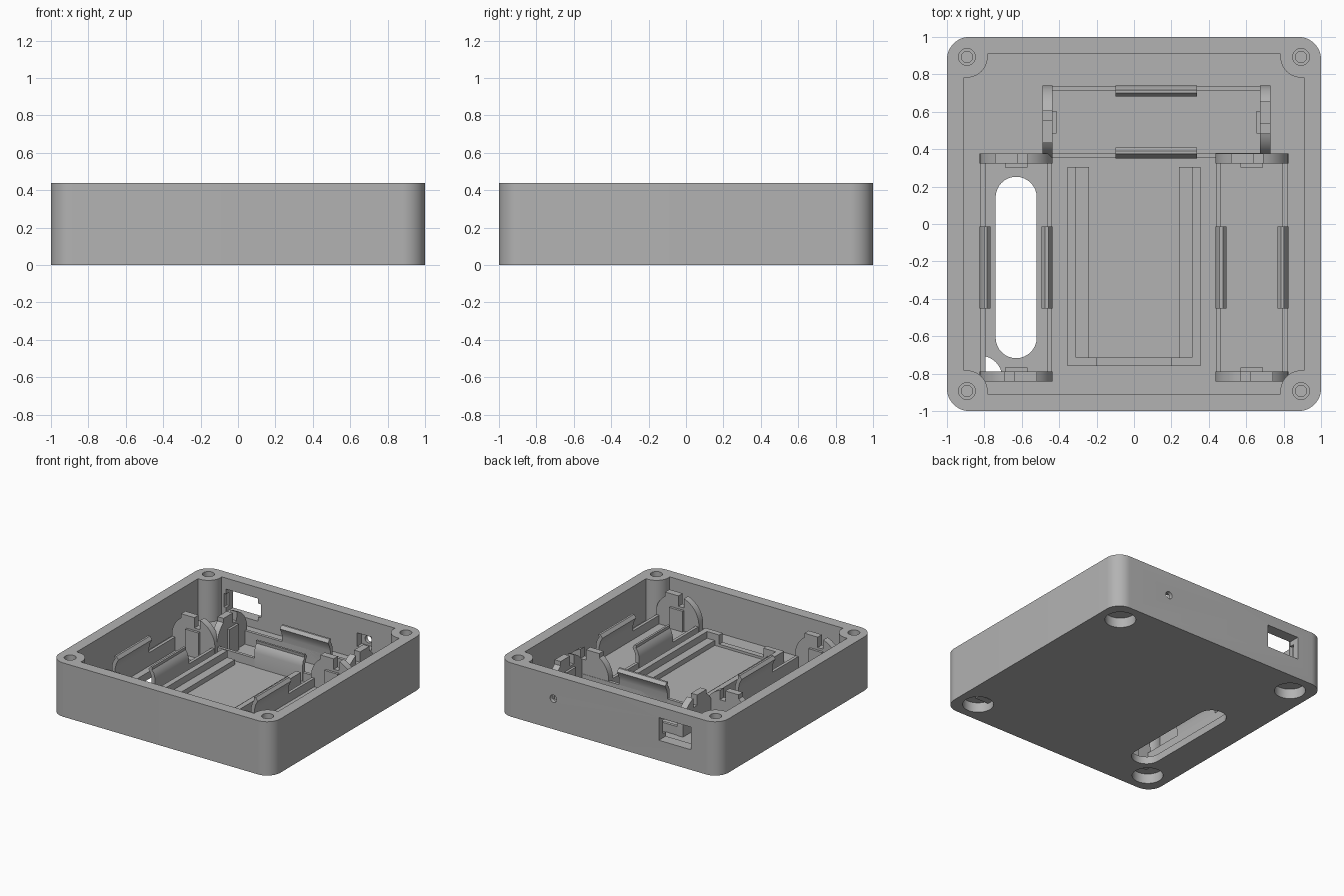
import bpy, bmesh
from math import radians, sin, cos, pi
from mathutils import Matrix

if "Cube" in bpy.data.objects:
    bpy.data.objects.remove(bpy.data.objects["Cube"])

GREY = (0.45, 0.45, 0.45, 1)
plastic = bpy.data.materials.new("grey plastic")
plastic.use_nodes = True
plastic.diffuse_color = GREY
plastic.node_tree.nodes["Principled BSDF"].inputs["Base Color"].default_value = GREY

FLOOR, CHANNEL, TOP = 0.10, 0.06, 0.44
UP = Matrix()
# profile (a, b) -> (x, z), extruded along y
ACROSS = Matrix(((1, 0, 0, 0), (0, 0, 1, 0), (0, 1, 0, 0), (0, 0, 0, 1)))


def prism(name, pts, lo, hi, axes=UP, place=UP):
    """Closed profile extruded from lo to hi along the third axis."""
    bm = bmesh.new()
    face = bm.faces.new([bm.verts.new((a, b, lo)) for a, b in pts])
    out = bmesh.ops.extrude_face_region(bm, geom=[face])
    verts = [v for v in out["geom"] if isinstance(v, bmesh.types.BMVert)]
    bmesh.ops.translate(bm, vec=(0, 0, hi - lo), verts=verts)
    bm.transform(place @ axes)
    bmesh.ops.recalc_face_normals(bm, faces=bm.faces)
    mesh = bpy.data.meshes.new(name)
    bm.to_mesh(mesh)
    bm.free()
    mesh.materials.append(plastic)
    ob = bpy.data.objects.new(name, mesh)
    bpy.context.collection.objects.link(ob)
    return ob


def arc(cx, cy, r, start, end, n=12):
    return [(cx + r * cos(radians(start + (end - start) * i / n)),
             cy + r * sin(radians(start + (end - start) * i / n))) for i in range(n + 1)]


def rect(x0, x1, y0, y1):
    return [(x0, y0), (x1, y0), (x1, y1), (x0, y1)]


def circle(cx, cy, r):
    return arc(cx, cy, r, 0, 360, 32)[:-1]


def cut(ob, cutter):
    mod = ob.modifiers.new("cut", 'BOOLEAN')
    mod.operation, mod.solver, mod.object = 'DIFFERENCE', 'EXACT', cutter
    bpy.context.view_layer.objects.active = ob
    bpy.ops.object.modifier_apply(modifier="cut")
    bpy.data.objects.remove(cutter)


def smooth(ob):
    bpy.ops.object.select_all(action='DESELECT')
    ob.select_set(True)
    bpy.context.view_layer.objects.active = ob
    bpy.ops.object.shade_smooth_by_angle(angle=radians(30))


# Case: rounded square with a cavity that leaves round screw posts in the corners
outline, cavity = [], []
for k, (sx, sy) in enumerate([(1, 1), (-1, 1), (-1, -1), (1, -1)]):
    outline += arc(sx * 0.88, sy * 0.88, 0.12, 90 * k, 90 * k + 90)
    cavity += arc(sx * 0.893, sy * 0.893, 0.11, 90 * k - 81, 90 * k - 189, 16)
case = prism("case", outline, 0, TOP)
cut(case, prism("cavity_cutter", cavity, FLOOR, TOP + 0.1))

# Three cell bays: two along the sides, one across the back
bays = {
    "right": Matrix.Translation((-0.63, -0.2325, 0)),
    "left": Matrix.Translation((0.63, -0.2325, 0)) @ Matrix.Rotation(pi, 4, 'Z'),
    "back": Matrix.Translation((0.12, 0.545, 0)) @ Matrix.Rotation(pi / 2, 4, 'Z'),
}
slot = arc(0, 0.375, 0.11, 0, 180, 16) + arc(0, -0.375, 0.11, 180, 360, 16)
for place in bays.values():
    cut(case, prism("channel_cutter", rect(-0.165, 0.165, -0.555, 0.555),
                    CHANNEL, 0.3, place=place))
    cut(case, prism("slot_cutter", slot, -0.1, 0.3, place=place))

# Foot recesses below, stepped screw holes above
for sx in (-1, 1):
    for sy in (-1, 1):
        cut(case, prism("foot_cutter", circle(sx * 0.82, sy * 0.82, 0.115), -0.1, 0.08))
        for r, depth in ((0.045, 0.04), (0.03, 0.3)):
            cut(case, prism("screw_cutter", circle(sx * 0.893, sy * 0.893, r),
                            TOP - depth, TOP + 0.1))

# Rear wall: connector window with inner pocket, button hole with square pocket
cut(case, prism("window_cutter", rect(-0.745, -0.455, 0.165, 0.35), 0.85, 1.1, ACROSS))
cut(case, prism("window_pocket_cutter", rect(-0.765, -0.43, 0.2, 0.31), 0.85, 0.95, ACROSS))
cut(case, prism("button_cutter", circle(0.5, 0.25, 0.03), 0.85, 1.1, ACROSS))
cut(case, prism("button_pocket_cutter", rect(0.44, 0.57, 0.2, 0.31), 0.85, 0.97, ACROSS))
smooth(case)

# Bay walls, gripping clips and contact end plates
plate = ([(-0.195, CHANNEL), (0.195, CHANNEL)] + arc(0, 0.18, 0.195, 0, 72)
         + [(0.06, 0.29), (0.01, 0.29), (0.01, 0.375), (-0.11, 0.375), (-0.11, 0.34)]
         + arc(0, 0.18, 0.195, 125, 180, 8))
for side, place in bays.items():
    for s, edge in ((-1, "outer"), (1, "inner")):
        wall = [(s * u, z) for u, z in rect(0.165, 0.19, CHANNEL, 0.17)]
        prism(f"{side}_{edge}_wall", wall, -0.56, 0.56, ACROSS, place)
        # clip leans in over the cell, with a small lead-in lip
        clip = [(s * u, z) for u, z in
                [(0.165, 0.08), (0.195, 0.08), (0.195, 0.22), (0.185, 0.26), (0.168, 0.285),
                 (0.172, 0.31), (0.155, 0.31), (0.136, 0.285), (0.155, 0.25), (0.165, 0.21)]]
        smooth(prism(f"{side}_{edge}_clip", clip, -0.218, 0.218, ACROSS, place))
    for s, end in ((-1, "first"), (1, "second")):
        turned = place @ Matrix.Rotation(0 if s > 0 else pi, 4, 'Z')
        smooth(prism(f"{side}_{end}_end_plate", plate, 0.555, 0.61, ACROSS, turned))
        prism(f"{side}_{end}_contact_stop", rect(-0.06, 0.06, CHANNEL, 0.27),
              0.535, 0.56, ACROSS, turned)

# Circuit board tray: side walls, ledges, front corner returns and low front sill
for s, side in ((-1, "right"), (1, "left")):
    def mirrored(x0, x1, y0, y1):
        return [(s * x, y) for x, y in rect(x0, x1, y0, y1)]
    prism(f"tray_{side}_wall", mirrored(0.31, 0.355, -0.76, 0.305), FLOOR - 0.01, 0.195)
    prism(f"tray_{side}_ledge", mirrored(0.24, 0.31, -0.715, 0.305), FLOOR - 0.01, 0.14)
    prism(f"tray_{side}_front_return", mirrored(0.2, 0.31, -0.76, -0.715), FLOOR - 0.01, 0.195)
prism("tray_front_sill", rect(-0.2, 0.2, -0.76, -0.715), FLOOR - 0.01, 0.12)
